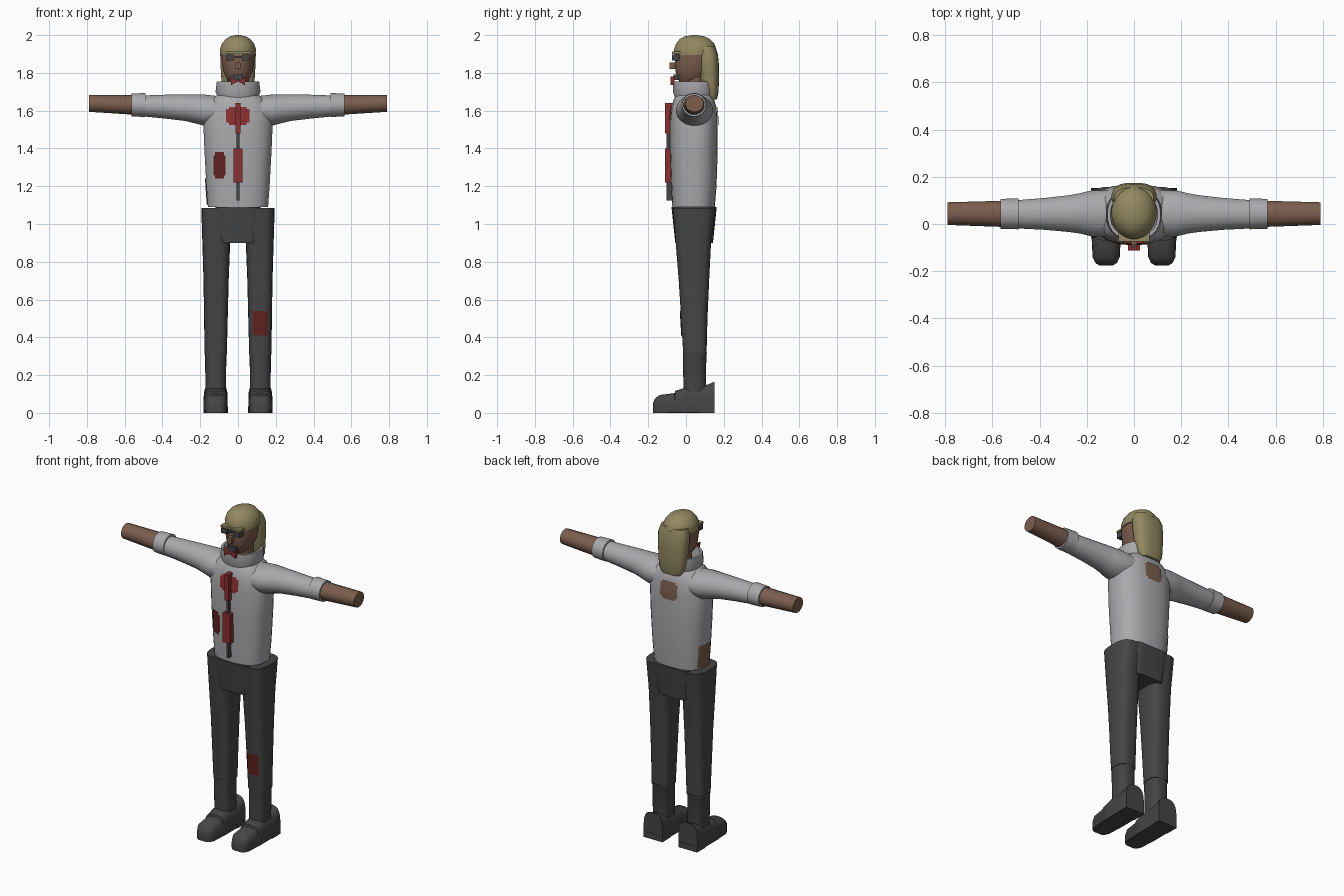
import bpy
import bmesh
import math
from mathutils import Vector
from mathutils.bvhtree import BVHTree

starter = bpy.data.objects.get("Cube")
if starter:
    bpy.data.objects.remove(starter, do_unlink=True)


def make_material(name, red, green, blue):
    material = bpy.data.materials.new(name)
    material.use_nodes = True
    colour = (red, green, blue, 1)
    material.diffuse_color = colour
    material.node_tree.nodes["Principled BSDF"].inputs["Base Color"].default_value = colour
    return material


GREY = make_material("light grey cloth", .4, .4, .42)
DARK = make_material("charcoal", .06, .06, .06)
SKIN = make_material("brown skin", .2, .11, .075)
HAIR = make_material("dull blond", .29, .25, .12)
RED = make_material("red", .26, .03, .03)
DEEP_RED = make_material("deep red", .12, .016, .015)
parts = []


def finish(name, bm, material):
    """Turn a bmesh into a named object with one colour."""
    bmesh.ops.recalc_face_normals(bm, faces=bm.faces[:])
    mesh = bpy.data.meshes.new(name)
    bm.to_mesh(mesh)
    bm.free()
    mesh.materials.append(material)
    part = bpy.data.objects.new(name, mesh)
    bpy.context.collection.objects.link(part)
    parts.append(part)
    return part


def loft(name, material, axis, rows, power=2, side=1, segments=24, floor=False, caps=True):
    """Skin rounded sections; each row is position, two centres, two radii."""
    bm = bmesh.new()
    rings = []
    for position, centre_a, centre_b, radius_a, radius_b in rows:
        ring = []
        for step in range(segments):
            angle = math.tau * (step + .5) / segments
            c, s = math.cos(angle), math.sin(angle)
            a = centre_a + radius_a * math.copysign(abs(c) ** (2 / power), c)
            b = centre_b + radius_b * math.copysign(abs(s) ** (2 / power), s)
            point = [a, b]
            point.insert(axis, position)
            if floor:
                point[2] = max(point[2], 0)
            point[0] *= side
            ring.append(bm.verts.new(point))
        rings.append(ring)
    for low, high in zip(rings, rings[1:]):
        for i in range(segments):
            j = (i + 1) % segments
            bm.faces.new((low[i], low[j], high[j], high[i]))
    if caps:
        bm.faces.new(rings[0])
        bm.faces.new(rings[-1])
    return finish(name, bm, material)


def box(name, material, x, y, z):
    """Box from three (low, high) spans."""
    bm = bmesh.new()
    bmesh.ops.create_cube(bm, size=1)
    for v in bm.verts:
        v.co = [sum(span) / 2 + co * (span[1] - span[0]) for span, co in zip((x, y, z), v.co)]
    return finish(name, bm, material)


def patch(name, material, target, axis, direction, across, height, trim=False, cells=8):
    """Thin cloth patch projected onto a target along x or y."""
    mesh = target.data
    tree = BVHTree.FromPolygons([v.co for v in mesh.vertices], [p.vertices for p in mesh.polygons])
    ray = Vector((0, 0, 0))
    ray[axis] = direction
    bm = bmesh.new()
    grid = {}
    for i in range(cells + 1):
        for j in range(cells + 1):
            start = -2 * ray
            start[1 - axis] = across[0] + (across[1] - across[0]) * i / cells
            start.z = height[0] + (height[1] - height[0]) * j / cells
            hit = tree.ray_cast(start, ray)[0]
            if hit:
                grid[i, j] = bm.verts.new(hit - ray * .005)
    ends = (0, cells - 1)
    for i in range(cells):
        for j in range(cells):
            keys = ((i, j), (i + 1, j), (i + 1, j + 1), (i, j + 1))
            if all(k in grid for k in keys) and not (trim and i in ends and j in ends):
                bm.faces.new([grid[k] for k in keys])
    return finish(name, bm, material)


# Torso and standing collar
torso = loft("jacket_body", GREY, 2, [
    (1.09, 0, .04, .16, .113), (1.2, 0, .042, .168, .12), (1.38, 0, .042, .178, .126),
    (1.55, 0, .042, .185, .126), (1.62, 0, .042, .17, .119), (1.66, 0, .042, .145, .107),
    (1.69, 0, .042, .1, .09)], power=2.5, segments=32)
loft("collar", GREY, 2, [
    (1.65, 0, .04, .098, .092), (1.7, 0, .04, .12, .11), (1.755, 0, .04, .113, .108),
    (1.755, 0, .04, .1, .095), (1.69, 0, .04, .09, .085)], power=2.3, caps=False)

# Arms, legs and boots on both sides
legs = {}
for label, side in (("left", 1), ("right", -1)):
    loft(label + "_sleeve", GREY, 0, [
        (.08, .045, 1.6, .1, .075), (.18, .045, 1.603, .098, .083), (.23, .045, 1.61, .086, .077),
        (.28, .044, 1.616, .078, .071), (.38, .043, 1.621, .068, .064), (.5, .041, 1.625, .06, .056)],
        side=side)
    loft(label + "_cuff", GREY, 0, [
        (.49, .043, 1.63, .06, .057), (.49, .043, 1.63, .066, .064), (.565, .043, 1.63, .064, .061),
        (.565, .043, 1.63, .057, .054)], side=side)
    loft(label + "_forearm", SKIN, 0, [
        (.54, .043, 1.63, .057, .053), (.79, .044, 1.638, .049, .045)], side=side, segments=16)
    legs[label] = loft(label + "_trouser_leg", DARK, 2, [
        (.31, .118, .047, .059, .062), (.5, .117, .044, .063, .07), (.7, .116, .042, .067, .081),
        (.9, .115, .039, .074, .094), (1.085, .109, .043, .086, .114)], power=3, side=side)
    loft(label + "_boot_shaft", DARK, 2, [
        (.08, .118, .046, .054, .06), (.31, .118, .046, .057, .062), (.32, .118, .048, .061, .065)],
        power=2.6, side=side)
    shoe = [(-.175, .03, .05), (-.165, .046, .075), (-.14, .058, .095), (-.06, .062, .105),
            (-.057, .064, .117), (0, .064, .135), (.08, .064, .137), (.15, .064, .165)]
    loft(label + "_shoe", DARK, 1, [
        (y, .118, top * .35, width, top * .65) for y, width, top in shoe],
        power=3, side=side, floor=True)
    box(label + "_heel", DARK, (side * .118 - .064, side * .118 + .064), (.07, .152), (0, .035))

# Tapered hip piece between the legs
loft("hip_piece", DARK, 2, [(.9, 0, .043, .1, .1), (1.09, 0, .043, .12, .12)], power=7)

# Head, neck and hair
loft("neck", SKIN, 2, [(1.66, 0, .045, .06, .06), (1.8, 0, .045, .06, .06)])
loft("head", SKIN, 2, [
    (1.745, 0, .02, .04, .05), (1.77, 0, .025, .062, .07), (1.81, 0, .035, .078, .092),
    (1.86, 0, .04, .087, .1), (1.93, 0, .04, .087, .1)], power=2.2)
loft("hair_cap", HAIR, 2, [
    (1.895, 0, .045, .094, .107), (1.925, 0, .049, .096, .113), (1.955, 0, .049, .086, .102),
    (1.98, 0, .047, .065, .08), (1.993, 0, .045, .042, .052), (2, 0, .045, .012, .015)])
loft("hair_back", HAIR, 2, [
    (1.66, 0, .138, .062, .026), (1.69, 0, .135, .08, .036), (1.75, 0, .125, .088, .05),
    (1.84, 0, .12, .093, .055), (1.9, 0, .115, .095, .054), (1.94, 0, .105, .084, .05)], power=2.6)
box("fringe_edge", HAIR, (-.065, .065), (-.075, -.02), (1.9, 1.912))

# Face: spectacles, nose, mouth and the bow below it
for label, side in (("left", 1), ("right", -1)):
    box(label + "_lens", DARK, (side * .042 - .02, side * .042 + .02), (-.074, -.03), (1.865, 1.897))
    bm = bmesh.new()
    corners = [bm.verts.new((side * x, y, z)) for y in (-.082, -.06)
               for x, z in ((0, 1.755), (.042, 1.78), (.036, 1.735))]
    bmesh.ops.convex_hull(bm, input=corners)
    finish(label + "_bow_wing", bm, RED)
box("spectacle_bridge", DARK, (-.025, .025), (-.072, -.05), (1.882, 1.89))
box("nose", SKIN, (-.013, .013), (-.088, -.04), (1.82, 1.856))
box("mouth", DARK, (-.027, .027), (-.066, -.03), (1.762, 1.792))

# Front fastening with red plates
box("front_rod", DARK, (-.007, .007), (-.103, -.06), (1.125, 1.64))
box("lower_red_plate", RED, (-.025, .025), (-.112, -.07), (1.22, 1.4))
box("upper_red_plate", RED, (-.013, .013), (-.112, -.06), (1.48, 1.64))

# Cloth stains and worn patches
patch("chest_patch", RED, torso, 1, 1, (-.064, .06), (1.525, 1.62), trim=True)
patch("belly_patch", DEEP_RED, torso, 1, 1, (-.13, -.065), (1.24, 1.38), trim=True)
patch("knee_patch", DEEP_RED, legs["left"], 1, 1, (.08, .155), (.41, .54))
patch("back_patch", SKIN, torso, 1, -1, (-.057, .057), (1.51, 1.62), trim=True)
patch("flank_patch", SKIN, torso, 0, 1, (.005, .105), (1.1, 1.24))

# Smooth rounded forms while keeping hard edges
bpy.ops.object.select_all(action="DESELECT")
for part in parts:
    part.select_set(True)
bpy.context.view_layer.objects.active = parts[0]
bpy.ops.object.shade_smooth_by_angle(angle=math.radians(35))
